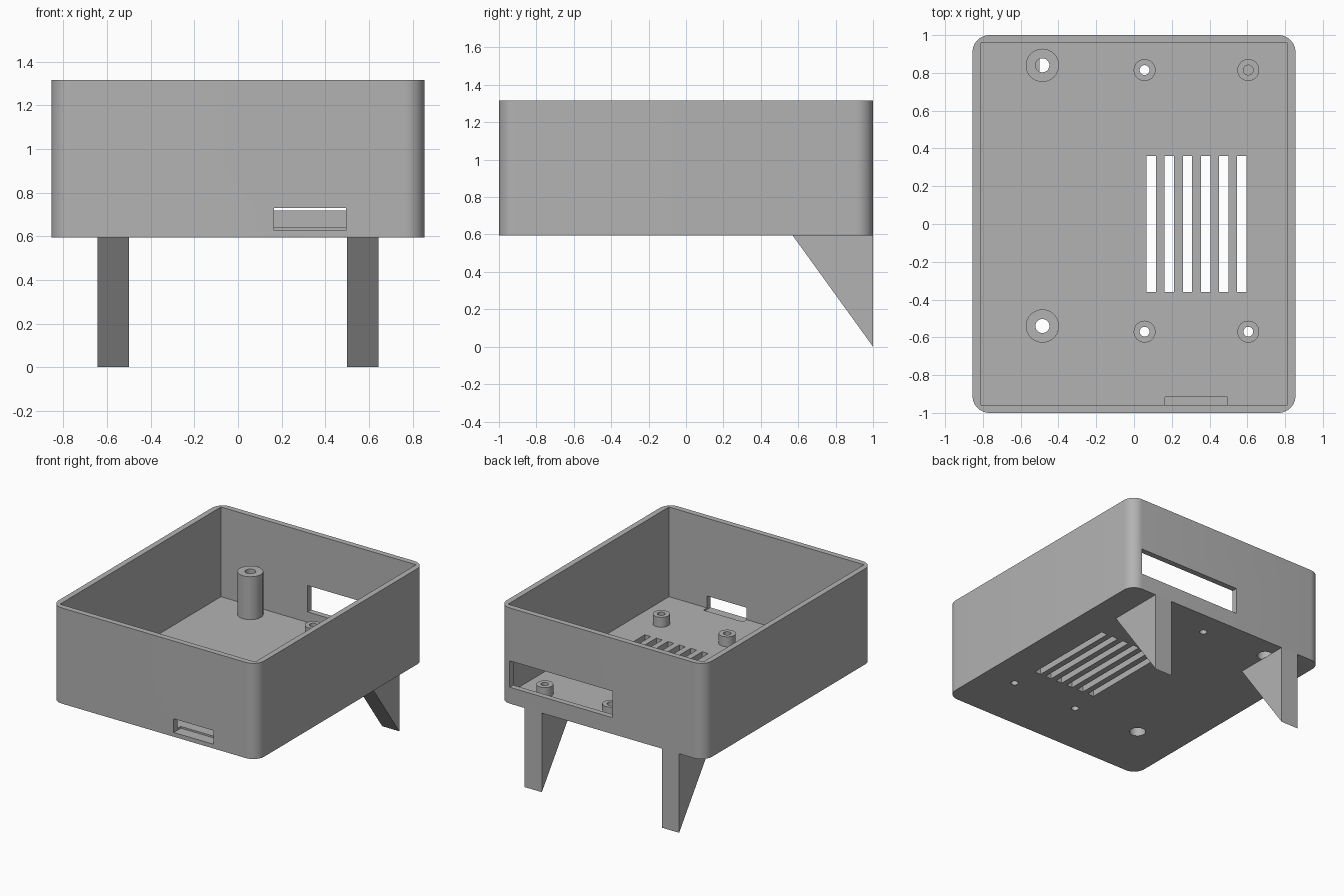
import bpy, bmesh, math
from mathutils import Matrix, Vector

cube = bpy.data.objects.get("Cube")
if cube:
    bpy.data.objects.remove(cube, do_unlink=True)

grey = bpy.data.materials.new("plain grey")
grey.use_nodes = True
GREY = (0.45, 0.45, 0.45, 1)
grey.diffuse_color = GREY
grey.node_tree.nodes["Principled BSDF"].inputs["Base Color"].default_value = GREY

BASE, FLOOR, RIM = 0.595, 0.64, 1.315
HALF_X, HALF_Y, WALL = 0.855, 1.0, 0.043


def add_object(name, bm):
    bmesh.ops.recalc_face_normals(bm, faces=bm.faces)
    mesh = bpy.data.meshes.new(name)
    bm.to_mesh(mesh)
    bm.free()
    mesh.materials.append(grey)
    obj = bpy.data.objects.new(name, mesh)
    bpy.context.collection.objects.link(obj)
    return obj


def add_box(bm, low, high):
    low, high = Vector(low), Vector(high)
    place = Matrix.Translation((low + high) / 2) @ Matrix.Diagonal((*(high - low), 1))
    return bmesh.ops.create_cube(bm, size=1, matrix=place)["verts"]


def add_cylinder(bm, x, y, radius, low, high):
    bmesh.ops.create_cone(bm, cap_ends=True, segments=32, radius1=radius, radius2=radius,
                          depth=high - low, matrix=Matrix.Translation((x, y, (low + high) / 2)))


def box_cutter(name, low, high):
    bm = bmesh.new()
    add_box(bm, low, high)
    return add_object(name, bm)


def cylinder(name, x, y, radius, low, high):
    bm = bmesh.new()
    add_cylinder(bm, x, y, radius, low, high)
    return add_object(name, bm)


def boolean(target, other, operation="DIFFERENCE"):
    mod = target.modifiers.new(other.name, "BOOLEAN")
    mod.operation, mod.solver, mod.object = operation, "EXACT", other
    bpy.context.view_layer.objects.active = target
    bpy.ops.object.modifier_apply(modifier=mod.name)
    bpy.data.objects.remove(other, do_unlink=True)


# Case: rounded outer block with a square-cornered cavity
bm = bmesh.new()
add_box(bm, (-HALF_X, -HALF_Y, BASE), (HALF_X, HALF_Y, RIM))
upright = [e for e in bm.edges if abs(e.verts[0].co.z - e.verts[1].co.z) > 0.1]
bmesh.ops.bevel(bm, geom=upright, offset=0.09, segments=10, profile=0.5, affect="EDGES")
case = add_object("case", bm)
boolean(case, box_cutter("cavity", (-HALF_X + WALL, -HALF_Y + WALL, FLOOR),
                         (HALF_X - WALL, HALF_Y - WALL, RIM + 0.1)))

# Port openings in the front and back walls
boolean(case, box_cutter("front_port", (0.165, -1.1, 0.627), (0.495, -0.915, 0.73)))
boolean(case, box_cutter("back_port", (-0.09, 0.9, 0.718), (0.768, 1.1, 0.917)))

# Vent slots in the floor
for i in range(6):
    x = 0.067 + i * 0.0956
    boolean(case, box_cutter("vent_slot", (x, -0.36, 0.5), (x + 0.05, 0.36, 0.7)))

# Standoffs: x, y, radius, hole radius, top, counterbore radius
tall = [(-0.485, y, 0.088, 0.037, 0.963, 0.056) for y in (-0.54, 0.84)]
short = [(x, y, 0.058, 0.026, 0.715, 0) for x in (0.056, 0.605) for y in (-0.57, 0.815)]
for x, y, radius, hole, top, bore in tall + short:
    boolean(case, cylinder("standoff", x, y, radius, FLOOR - 0.02, top), "UNION")
    boolean(case, cylinder("screw_hole", x, y, hole, 0.5, top + 0.1))
    if bore:
        boolean(case, cylinder("counterbore", x, y, bore, 0.5, 0.8))

# Wedge legs under the back edge
for side, name in ((-1, "right_leg"), (1, "left_leg")):
    bm = bmesh.new()
    profile = [(0.57, BASE), (1, BASE), (1, 0)]
    face = bm.faces.new([bm.verts.new((side * 0.5, y, z)) for y, z in profile])
    moved = bmesh.ops.extrude_face_region(bm, geom=[face])["geom"]
    bmesh.ops.translate(bm, vec=(side * 0.143, 0, 0),
                        verts=[v for v in moved if isinstance(v, bmesh.types.BMVert)])
    add_object(name, bm)

# Smooth rounded corners and cylinders, crisp edges elsewhere
bpy.ops.object.select_all(action="DESELECT")
case.select_set(True)
bpy.context.view_layer.objects.active = case
bpy.ops.object.shade_smooth_by_angle(angle=math.radians(30))
